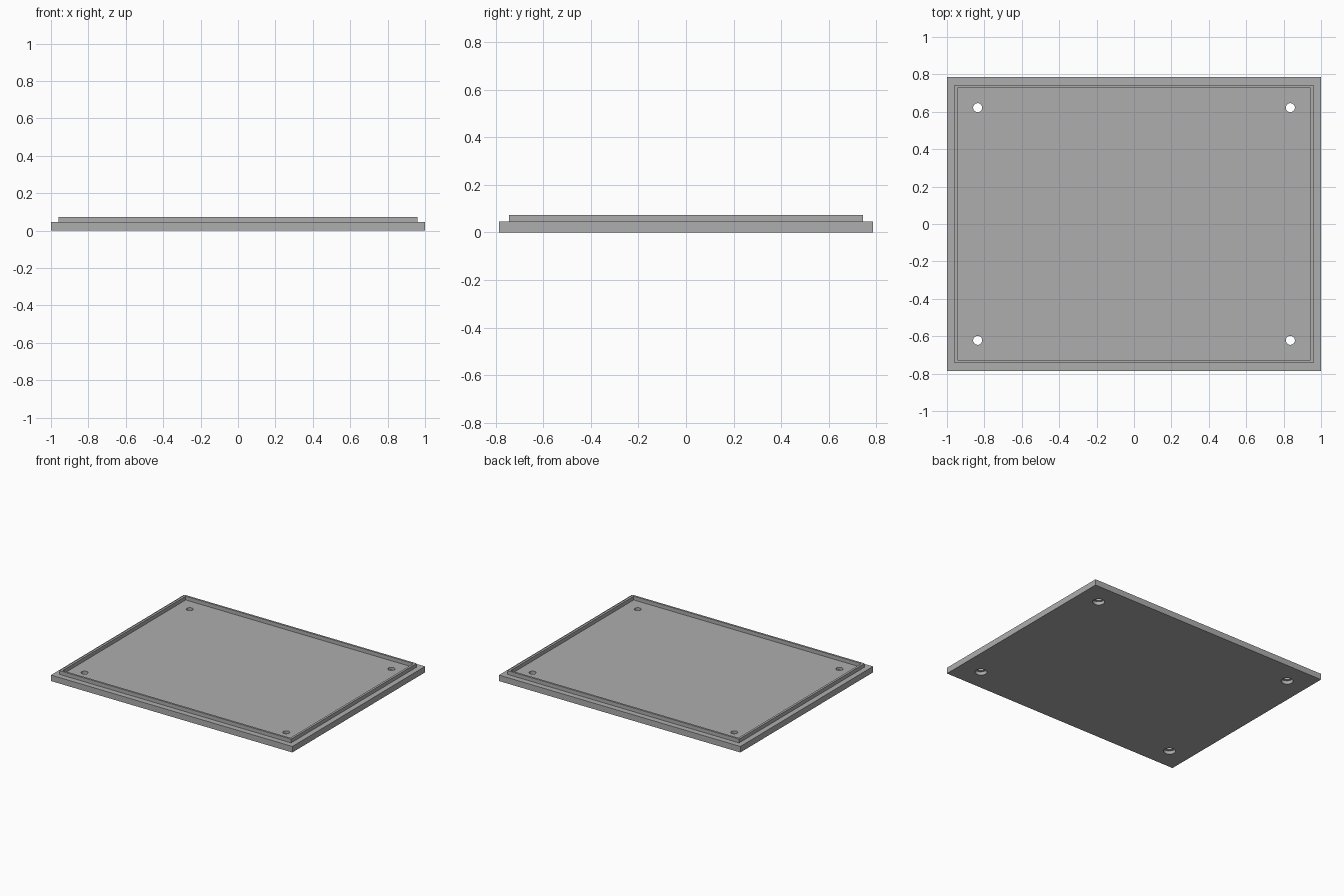
import bpy, bmesh, math

if "Cube" in bpy.data.objects:
    bpy.data.objects.remove(bpy.data.objects["Cube"])

grey = bpy.data.materials.new("mid grey")
grey.use_nodes = True
grey.diffuse_color = (0.42, 0.42, 0.42, 1)
grey.node_tree.nodes["Principled BSDF"].inputs["Base Color"].default_value = grey.diffuse_color


def stack(name, rings):
    """Closed solid skinned through a list of point rings."""
    bm = bmesh.new()
    loops = [[bm.verts.new(p) for p in ring] for ring in rings]
    n = len(loops[0])
    for a, b in zip(loops, loops[1:]):
        for i in range(n):
            j = (i + 1) % n
            bm.faces.new((a[i], a[j], b[j], b[i]))
    bm.faces.new(loops[0][::-1])
    bm.faces.new(loops[-1])
    bmesh.ops.recalc_face_normals(bm, faces=bm.faces)
    mesh = bpy.data.meshes.new(name)
    bm.to_mesh(mesh)
    bm.free()
    mesh.materials.append(grey)
    obj = bpy.data.objects.new(name, mesh)
    bpy.context.collection.objects.link(obj)
    return obj


def rect(hx, hy, z):
    return [(-hx, -hy, z), (hx, -hy, z), (hx, hy, z), (-hx, hy, z)]


def circle(x, y, r, z, n=32):
    return [(x + r * math.cos(math.tau * i / n), y + r * math.sin(math.tau * i / n), z)
            for i in range(n)]


# Plate with a raised locating lip around a flat floor
BASE, TOP = 0.045, 0.073
lid = stack("lid_plate", [
    rect(1, 0.785, 0), rect(1, 0.785, BASE),
    rect(0.96, 0.743, BASE), rect(0.96, 0.743, TOP),
    rect(0.943, 0.728, TOP), rect(0.943, 0.728, BASE)])

# Corner screw holes, counterbored from below
cutters = []
for x in (-0.836, 0.836):
    for y in (-0.622, 0.622):
        hole = stack("screw_hole_cutter", [
            circle(x, y, 0.041, -0.02), circle(x, y, 0.041, 0.025),
            circle(x, y, 0.024, 0.025), circle(x, y, 0.024, 0.1)])
        hole.hide_render = True
        cutters.append(hole)
        mod = lid.modifiers.new("screw_hole", 'BOOLEAN')
        mod.operation = 'DIFFERENCE'
        mod.solver = 'EXACT'
        mod.object = hole

bpy.context.view_layer.objects.active = lid
for o in bpy.context.selected_objects:
    o.select_set(False)
lid.select_set(True)
for mod in list(lid.modifiers):
    bpy.ops.object.modifier_apply(modifier=mod.name)
for hole in cutters:
    bpy.data.objects.remove(hole)
bpy.ops.object.shade_smooth_by_angle(angle=math.radians(30))
